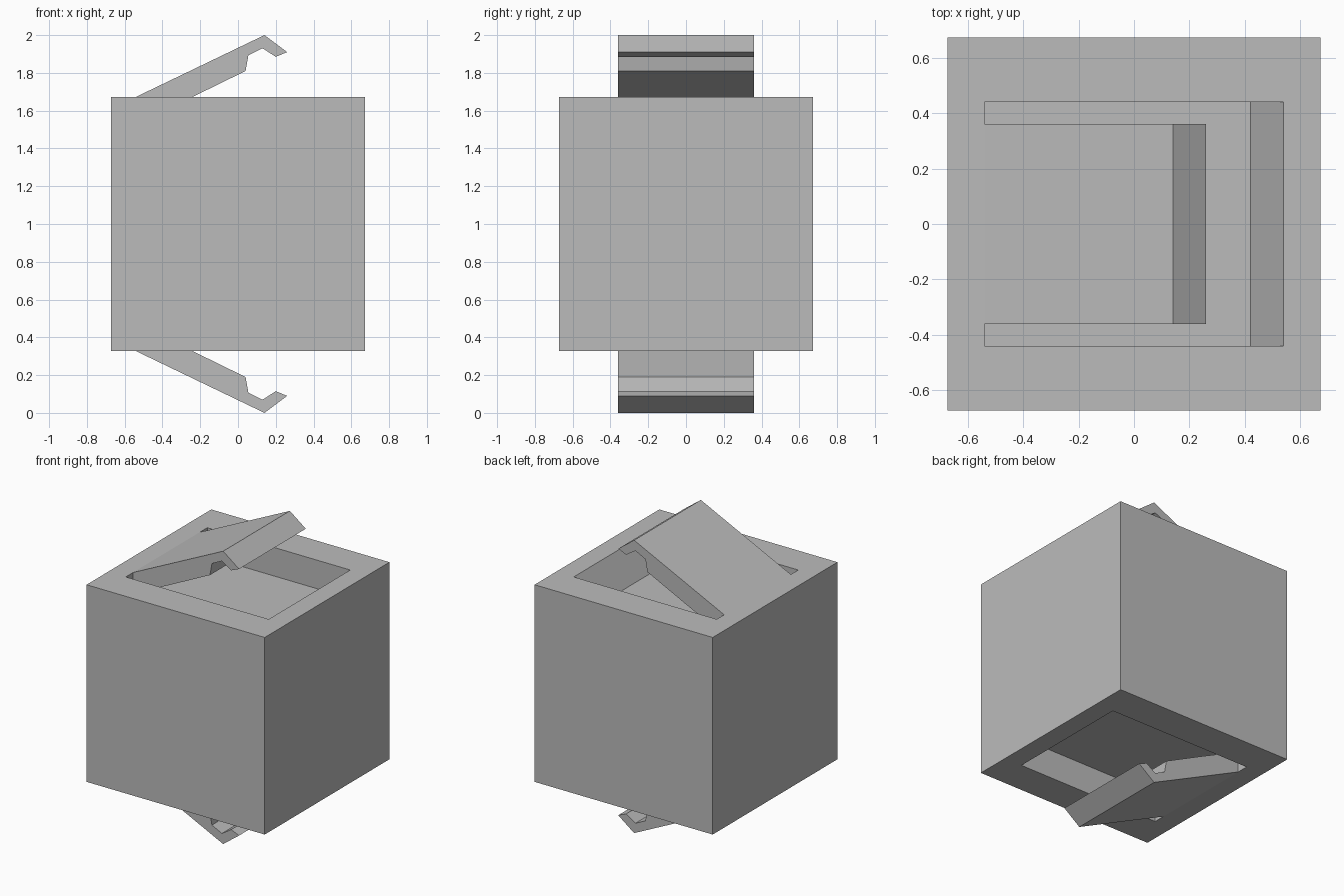
import bpy
import bmesh

cube = bpy.data.objects.get("Cube")
if cube:
    bpy.data.objects.remove(cube, do_unlink=True)

grey = bpy.data.materials.new("plain grey")
grey.use_nodes = True
COLOUR = (0.5, 0.5, 0.5, 1)
grey.diffuse_color = COLOUR
grey.node_tree.nodes["Principled BSDF"].inputs["Base Color"].default_value = COLOUR

HALF = 0.673          # half the box side
TOP = 0.673           # box top above the model's middle
MIDDLE = 1.0          # height of the model's middle
FLOOR = TOP - 0.195   # recess floor


def extrude(name, profile, half_width, side):
    """Extrude an x-z profile along y; side is 1 for the top, -1 for the bottom."""
    bm = bmesh.new()
    verts = [bm.verts.new((x, -half_width, MIDDLE + side * z)) for x, z in profile]
    face = bm.faces.new(verts)
    new = bmesh.ops.extrude_face_region(bm, geom=[face])["geom"]
    moved = [v for v in new if isinstance(v, bmesh.types.BMVert)]
    bmesh.ops.translate(bm, verts=moved, vec=(0, 2 * half_width, 0))
    bmesh.ops.recalc_face_normals(bm, faces=bm.faces)
    mesh = bpy.data.meshes.new(name)
    bm.to_mesh(mesh)
    bm.free()
    mesh.materials.append(grey)
    obj = bpy.data.objects.new(name, mesh)
    bpy.context.collection.objects.link(obj)
    return obj


# Box body
box = extrude("box", [(-HALF, -TOP), (HALF, -TOP), (HALF, TOP), (-HALF, TOP)], HALF, 1)

# Recess with one sloping end wall, continued a little beyond the box face
recess = [(-0.54, FLOOR), (0.42, FLOOR), (0.54, TOP), (0.54, TOP + 0.1), (-0.54, TOP + 0.1)]

# Hinged flap with a hooked catch at its free end
flap = [(-0.54, TOP), (0.14, 1.0), (0.26, 0.91), (0.20, 0.885), (0.13, 0.93),
        (0.055, 0.893), (0.04, 0.81), (-0.24, TOP), (-0.54, 0.53)]

for label, side in (("top", 1), ("bottom", -1)):
    cutter = extrude(label + "_recess_cutter", recess, 0.44, side)
    cutter.hide_render = True
    cutter.hide_set(True)
    cut = box.modifiers.new(label + " recess", "BOOLEAN")
    cut.operation = "DIFFERENCE"
    cut.solver = "EXACT"
    cut.object = cutter
    extrude(label + "_flap", flap, 0.36, side)
